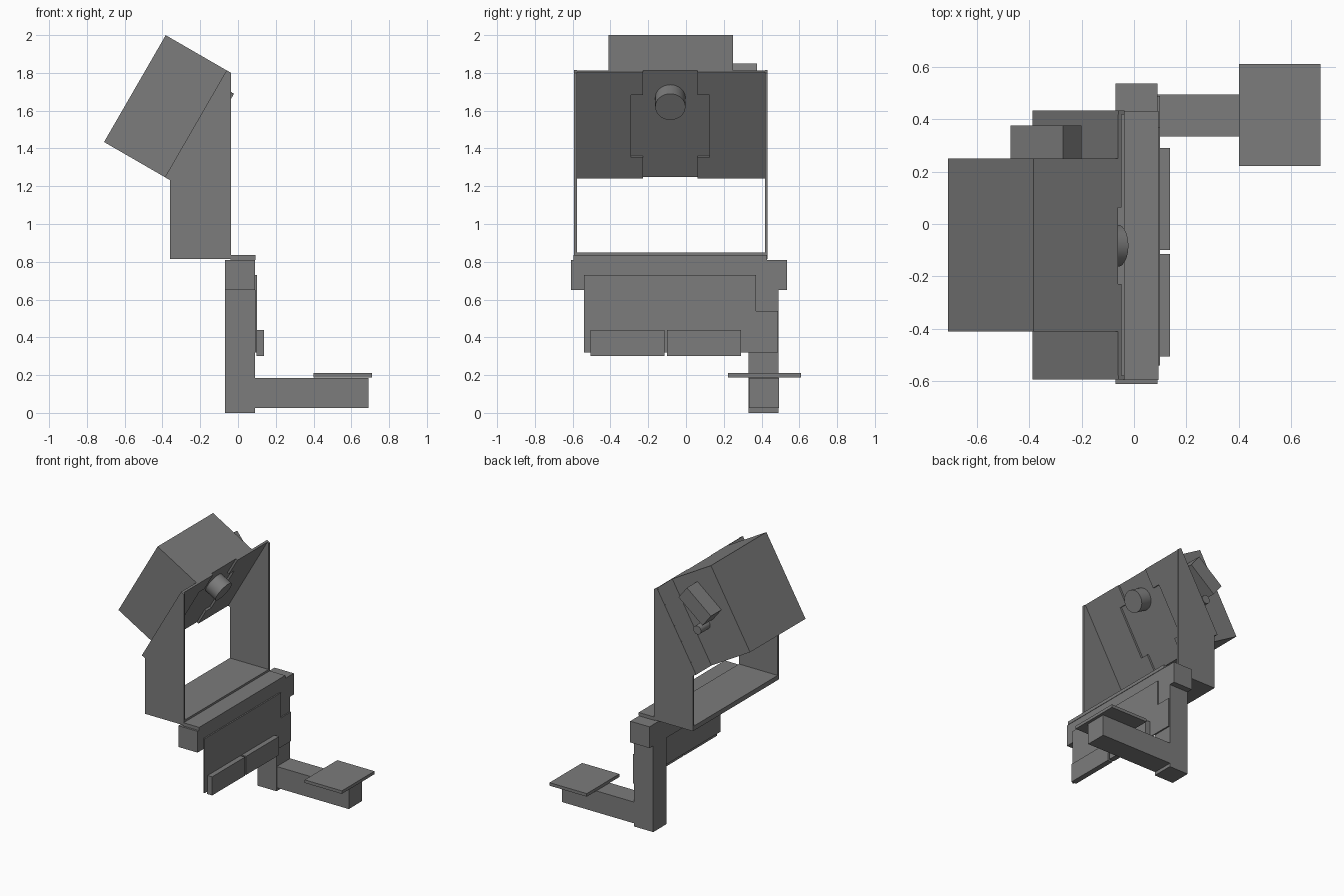
import bpy, bmesh, math
from mathutils import Vector

if "Cube" in bpy.data.objects:
    bpy.data.objects.remove(bpy.data.objects["Cube"])

grey = bpy.data.materials.new("dark grey")
grey.use_nodes = True
grey.diffuse_color = (0.2, 0.2, 0.2, 1)
grey.node_tree.nodes["Principled BSDF"].inputs["Base Color"].default_value = (0.2, 0.2, 0.2, 1)

X, Y, Z = Vector((1, 0, 0)), Vector((0, 1, 0)), Vector((0, 0, 1))
TILT = math.radians(30)
UP = Vector((math.sin(TILT), 0, math.cos(TILT)))      # up along the tilted mount
OUT = Vector((math.cos(TILT), 0, -math.sin(TILT)))    # lens direction
FOOT = Vector((-0.387, 0, 1.248))                     # lower edge of the mount


def prism(name, pts, u, v, extrude, origin=Vector()):
    """Extrude a flat outline given in the (u, v) plane."""
    bm = bmesh.new()
    face = bm.faces.new([bm.verts.new(origin + u * a + v * b) for a, b in pts])
    new = bmesh.ops.extrude_face_region(bm, geom=[face])["geom"]
    bmesh.ops.translate(bm, vec=extrude,
                        verts=[g for g in new if isinstance(g, bmesh.types.BMVert)])
    bmesh.ops.recalc_face_normals(bm, faces=bm.faces)
    mesh = bpy.data.meshes.new(name)
    bm.to_mesh(mesh)
    bm.free()
    mesh.materials.append(grey)
    ob = bpy.data.objects.new(name, mesh)
    bpy.context.collection.objects.link(ob)
    return ob


def box(name, x, y, z):
    rect = [(x[0], y[0]), (x[1], y[0]), (x[1], y[1]), (x[0], y[1])]
    return prism(name, rect, X, Y, Z * (z[1] - z[0]), Z * z[0])


def cylinder(name, start, axis, radius, length):
    bpy.ops.mesh.primitive_cylinder_add(vertices=32, radius=radius, depth=length,
                                        location=start + axis * length / 2)
    ob = bpy.context.object
    ob.name = name
    ob.rotation_euler = axis.to_track_quat('Z', 'Y').to_euler()
    ob.data.materials.append(grey)
    bpy.ops.object.shade_smooth_by_angle()


# Stand: post, cross beam, arm and its pad
box("post", (-0.07, 0.09), (0.33, 0.49), (0, 0.65))
box("cross_beam", (-0.07, 0.09), (-0.61, 0.535), (0.65, 0.81))
box("beam_cap", (-0.04, 0.093), (-0.595, 0.43), (0.81, 0.835))
box("arm", (0.09, 0.69), (0.333, 0.493), (0.025, 0.185))
box("arm_pad", (0.40, 0.71), (0.222, 0.61), (0.187, 0.21))

# Hanging panel, stepped beside the post, with two ledges
panel = [(-0.54, 0.32), (0.487, 0.32), (0.487, 0.54), (0.37, 0.54), (0.37, 0.73), (-0.54, 0.73)]
prism("hanging_panel", panel, Y, Z, X * 0.01, X * 0.09)
for side, y in (("right", -0.505), ("left", -0.1)):
    box("ledge_" + side, (0.097, 0.138), (y, y + 0.39), (0.30, 0.44))

# Bracket: floor and two slanted cheeks
box("bracket_floor", (-0.36, -0.037), (-0.59, 0.43), (0.815, 0.85))
cheek = [(-0.36, 0.815), (-0.037, 0.815), (-0.037, 1.80), (-0.06, 1.814), (-0.387, 1.248), (-0.36, 1.232)]
for side, y in (("right", -0.592), ("left", 0.417)):
    prism("bracket_cheek_" + side, cheek, X, Z, Y * 0.015, Y * y)

# Tilted mounting plate in two halves, leaving a cross-shaped opening
MID = -0.083
half = [(0.508, 0), (0.145, 0), (0.145, 0.13), (0.207, 0.13),
        (0.207, 0.51), (0.145, 0.51), (0.145, 0.653), (0.508, 0.653)]
for side, sign in (("right", -1), ("left", 1)):
    prism("mount_plate_" + side, half, Y * sign, UP, OUT * 0.015, FOOT + Y * MID)

# Tilted housing with its lens
prism("housing", [(-0.41, 0), (0.25, 0), (0.25, 0.653), (-0.41, 0.653)], Y, UP, -OUT * 0.372, FOOT)
cylinder("lens", FOOT + Y * MID + UP * 0.485 - OUT * 0.01, OUT, 0.08, 0.106)

# Side fittings: angled block and small knob
block = [(-0.27, 1.85), (-0.47, 1.69), (-0.40, 1.60), (-0.20, 1.76)]
prism("side_block", block, X, Z, Y * 0.125, Y * 0.25)
cylinder("side_knob", Vector((-0.345, 0.24, 1.545)), Y, 0.032, 0.12)
